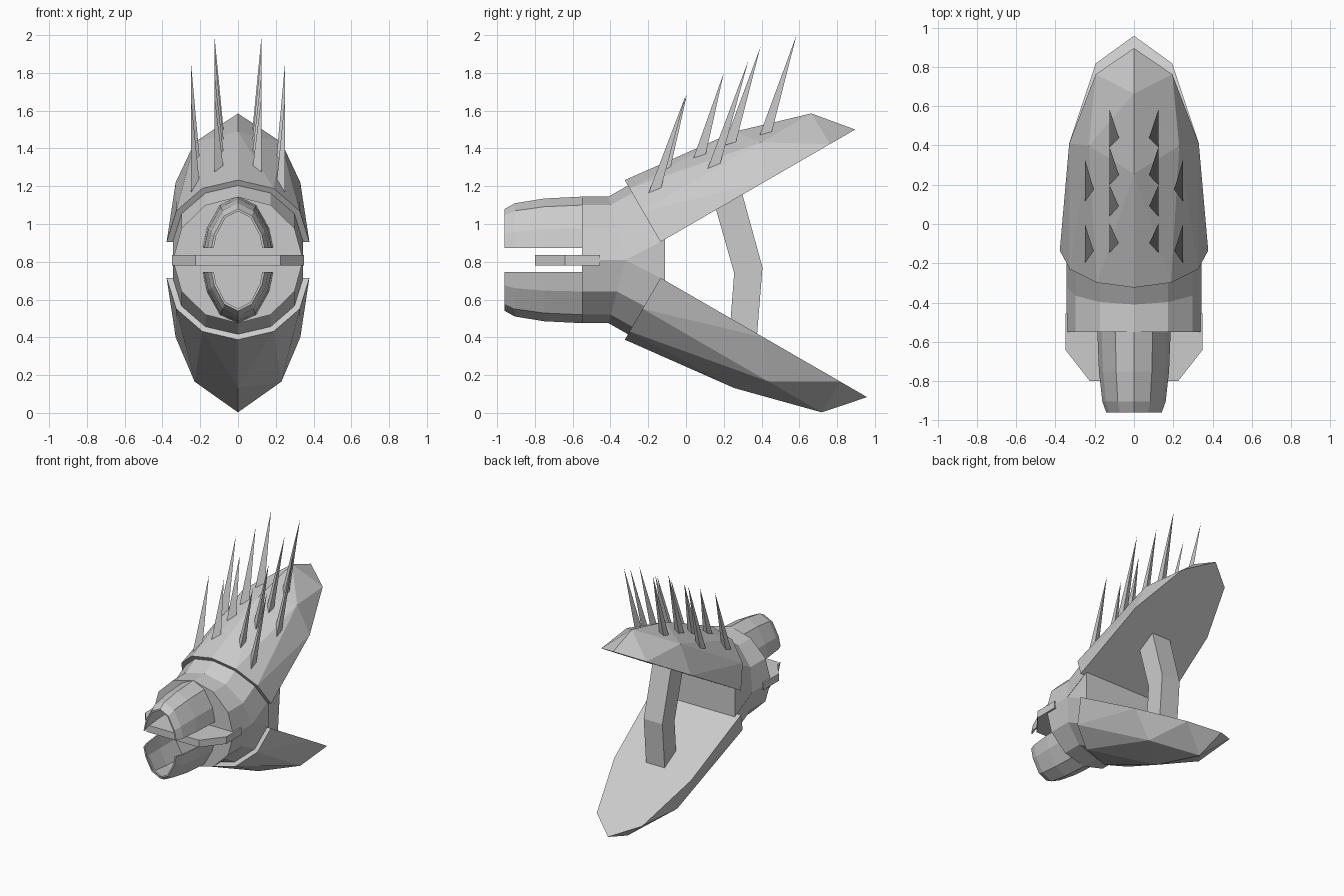
import bpy, bmesh
from math import sin, cos, radians, sqrt, asin

if "Cube" in bpy.data.objects:
    bpy.data.objects.remove(bpy.data.objects["Cube"], do_unlink=True)

grey = bpy.data.materials.new("plain_grey")
grey.use_nodes = True
grey.diffuse_color = (0.6, 0.6, 0.6, 1)
grey.node_tree.nodes["Principled BSDF"].inputs["Base Color"].default_value = (0.6, 0.6, 0.6, 1)

MID = 0.81                      # height of the body axis
C30, S30 = cos(radians(30)), sin(radians(30))


def finish(name, bm):
    bmesh.ops.recalc_face_normals(bm, faces=bm.faces)
    mesh = bpy.data.meshes.new(name)
    bm.to_mesh(mesh)
    bm.free()
    mesh.materials.append(grey)
    obj = bpy.data.objects.new(name, mesh)
    bpy.context.collection.objects.link(obj)
    return obj


def loft(name, rings):
    """Skin closed rings of equal length and cap both ends."""
    bm = bmesh.new()
    loops = [[bm.verts.new(p) for p in ring] for ring in rings]
    n = len(loops[0])
    for a, b in zip(loops, loops[1:]):
        for i in range(n):
            j = (i + 1) % n
            bm.faces.new((a[i], a[j], b[j], b[i]))
    bm.faces.new(loops[0])
    bm.faces.new(loops[-1])
    return finish(name, bm)


def hull(name, points):
    bm = bmesh.new()
    for p in points:
        bm.verts.new(p)
    res = bmesh.ops.convex_hull(bm, input=bm.verts)
    loose = {v for v in res["geom_interior"] + res["geom_unused"]
             if isinstance(v, bmesh.types.BMVert)}
    bmesh.ops.delete(bm, geom=list(loose), context='VERTS')
    bmesh.ops.dissolve_limit(bm, angle_limit=radians(1), verts=bm.verts, edges=bm.edges)
    return finish(name, bm)


def half_ring(cy, cz, uy, uz, rx, side):
    """Half of a twelve-sided ring, its top pointing along (uy, uz)."""
    pts = []
    for k in range(7):
        a = radians(30 * k)
        pts.append((rx * cos(a), cy + uy * sin(a), MID + side * (cz + uz * sin(a))))
    return pts


def body_half(name, side):
    loft(name, [half_ring(-0.55, 0, 0, 0.335, 0.345, side),
                half_ring(-0.32, 0, -0.09, 0.335, 0.345, side),
                half_ring(-0.135, 0.095, -0.172, 0.299, 0.345, side)])


def wing(name, side, length):
    """Faceted half shell tilted by thirty degrees, flat on its inner side."""
    k = length / 1.263

    def place(x, u, v):
        return (x, -0.135 + u * C30 - v * S30, MID + side * (0.095 + u * S30 + v * C30))

    pts = [place(0.378 * cos(radians(30 * i)), 0, 0.378 * sin(radians(30 * i)))
           for i in range(7)]
    pts += [place(0, 0.63, 0.31), place(0, 1.095 * k, 0.19), place(0, length, 0)]
    for sx in (1, -1):
        pts += [place(sx * 0.33, 0.63, 0), place(sx * 0.23, 0.77 * k, 0.19),
                place(sx * 0.195, 1.1 * k, 0)]
    hull(name, pts)


def jaw(name, side):
    """Thin arched shell that narrows to the front."""
    rings = []
    gap = 0.063
    for y, rx, rz in ((-0.55, 0.19, 0.335), (-0.75, 0.182, 0.325),
                      (-0.905, 0.165, 0.3), (-0.96, 0.145, 0.27)):
        ring = []
        for wall in (0, 0.012):
            a, b = rx - wall, rz - wall
            start = asin(gap / b)
            angles = [start] + [radians(d) for d in (30, 60, 90, 120, 150)] + [radians(180) - start]
            arc = [(a * cos(t), y, MID + side * b * sin(t)) for t in angles]
            ring += arc if wall == 0 else arc[::-1]
        rings.append(ring)
    loft(name, rings)


# Mirrored upper and lower parts
for word, side, length in (("upper", 1, 1.19), ("lower", -1, 1.263)):
    body_half(word + "_body", side)
    wing(word + "_wing", side, length)
    jaw(word + "_jaw", side)

# Core wedge between the two body halves
core = [(-0.32, 0), (-0.135, 0.095), (-0.11, 0.11), (-0.11, -0.11), (-0.135, -0.095)]
loft("core", [[(x, y, MID + z) for y, z in core] for x in (-0.343, 0.343)])

# Flat plate between the jaws
plate = [(0.35, -0.455), (0.35, -0.64), (0.225, -0.8)]
outline = plate + [(-x, y) for x, y in reversed(plate)]
loft("front_plate", [[(x, y, z) for x, y in outline] for z in (0.78, 0.835)])

# Bent strut joining the wings
strut = [(0.155, 1.09), (0.255, 0.74), (0.235, 0.48),
         (0.375, 0.4), (0.405, 0.77), (0.295, 1.17)]
loft("strut", [[(x, y, z) for y, z in strut] for x in (-0.08, 0.08)])

# Three-sided spikes: outer x, base y and z, tip y and z
spikes = [(0.25, -0.2, 1.165, 0.0, 1.685), (0.25, 0.115, 1.3, 0.33, 1.865),
          (0.125, -0.15, 1.27, 0.005, 1.685), (0.125, 0.04, 1.355, 0.2, 1.8),
          (0.125, 0.2, 1.42, 0.395, 1.94), (0.125, 0.39, 1.475, 0.585, 2.0)]
for i, (x, y, z, ty, tz) in enumerate(spikes):
    for word, s in (("left", 1), ("right", -1)):
        hull(f"{word}_spike_{i + 1}",
             [(s * x, y, z - 0.005), (s * x, y + 0.065, z + 0.015),
              (s * (x - 0.05), y + 0.045, z + 0.01), (s * x, ty, tz)])
